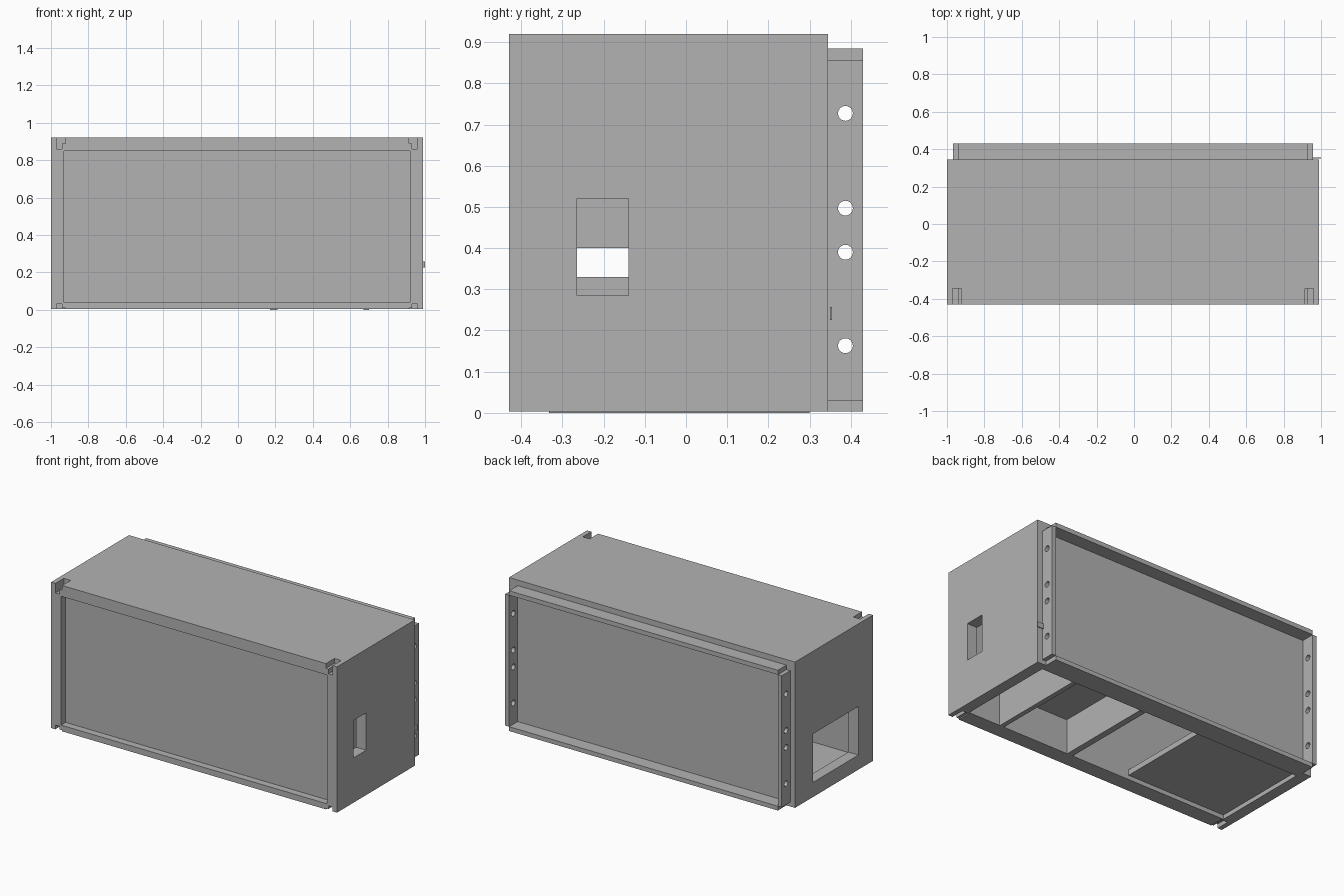
import bpy
import bmesh
from mathutils import Matrix, Vector

old = bpy.data.objects.get("Cube")
if old:
    bpy.data.objects.remove(old, do_unlink=True)

grey = bpy.data.materials.new("plain grey")
grey.use_nodes = True
GREY = (0.45, 0.45, 0.45, 1)
grey.diffuse_color = GREY
grey.node_tree.nodes["Principled BSDF"].inputs["Base Color"].default_value = GREY


def finish(bm, name):
    mesh = bpy.data.meshes.new(name)
    bm.to_mesh(mesh)
    bm.free()
    mesh.materials.append(grey)
    ob = bpy.data.objects.new(name, mesh)
    bpy.context.collection.objects.link(ob)
    return ob


def box(name, x, y, z):
    """Box from (low, high) ranges."""
    lo, hi = Vector((x[0], y[0], z[0])), Vector((x[1], y[1], z[1]))
    bm = bmesh.new()
    mat = Matrix.Translation((lo + hi) / 2) @ Matrix.Diagonal((*(hi - lo), 1))
    bmesh.ops.create_cube(bm, size=1, matrix=mat)
    return finish(bm, name)


def rod(name, y, z, radius):
    """Rod along x, used to drill holes."""
    bm = bmesh.new()
    mat = Matrix.Translation((0, y, z)) @ Matrix.Rotation(1.5707963, 4, "Y")
    bmesh.ops.create_cone(bm, cap_ends=True, segments=24, radius1=radius,
                          radius2=radius, depth=3, matrix=mat)
    return finish(bm, name)


def cut(target, cutters):
    """Subtract each cutter and remove it."""
    bpy.context.view_layer.objects.active = target
    for cutter in cutters:
        cutter.hide_render = True
        mod = target.modifiers.new("cut", "BOOLEAN")
        mod.operation = "DIFFERENCE"
        mod.solver = "EXACT"
        mod.object = cutter
        bpy.ops.object.modifier_apply(modifier=mod.name)
        bpy.data.objects.remove(cutter, do_unlink=True)


LEFT, RIGHT = 0.99, -1.0
MID = (LEFT + RIGHT) / 2
FRONT, BACK, TOP, BASE = -0.43, 0.345, 0.92, 0.003
INNER_X = (-0.93, 0.92)
INNER_Y = (-0.333, 0.30)

# Hollow case, open underneath, with recessed front and side windows
case = box("case", (RIGHT, LEFT), (FRONT, BACK), (BASE, TOP))
cutters = [
    box("cavity", INNER_X, INNER_Y, (-0.1, 0.85)),
    box("front_recess", INNER_X, (-0.6, -0.385), (0.04, 0.85)),
    box("small_window", (0.8, 1.2), (-0.265, -0.14), (0.285, 0.52)),
    box("large_window", (-1.2, -0.8), (-0.285, 0.165), (0.095, 0.40)),
]

# Stepped notches at the four front corners
for side in (-1, 1):
    for outer, inner, low, high in ((0.965, 0.935, 0.03, 0.86),
                                    (0.940, 0.918, 0.01, 0.89)):
        xs = sorted((MID + side * outer, MID + side * inner))
        cutters.append(box("top_notch", xs, (-0.6, -0.345), (high, 1.1)))
        cutters.append(box("bottom_notch", xs, (-0.6, -0.345), (-0.1, low)))
cut(case, cutters)

# Flanges around the back, side ones drilled
DEPTH = (BACK, 0.43)
box("top_flange", (-0.94, 0.93), DEPTH, (0.857, 0.885))
box("bottom_flange", (-0.94, 0.93), DEPTH, (BASE, 0.03))
for name, xs in (("left_flange", (0.93, 0.957)), ("right_flange", (-0.967, -0.94))):
    flange = box(name, xs, DEPTH, (0.03, 0.857))
    cut(flange, [rod("drill", 0.387, z, 0.018) for z in (0.163, 0.39, 0.497, 0.727)])

# Small tab beside the left flange
box("side_tab", (0.957, 1.0), (0.35, 0.355), (0.225, 0.257))

# Interior dividers, shelf and recessed floor
for name, xs in (("left_divider", (0.67, 0.70)), ("middle_divider", (0.17, 0.21))):
    box(name, xs, INNER_Y, (0, 0.33))
box("shelf", (0.21, 0.67), INNER_Y, (0.22, 0.33))
box("floor_plate", (INNER_X[0], -0.24), INNER_Y, (0.03, 0.065))
